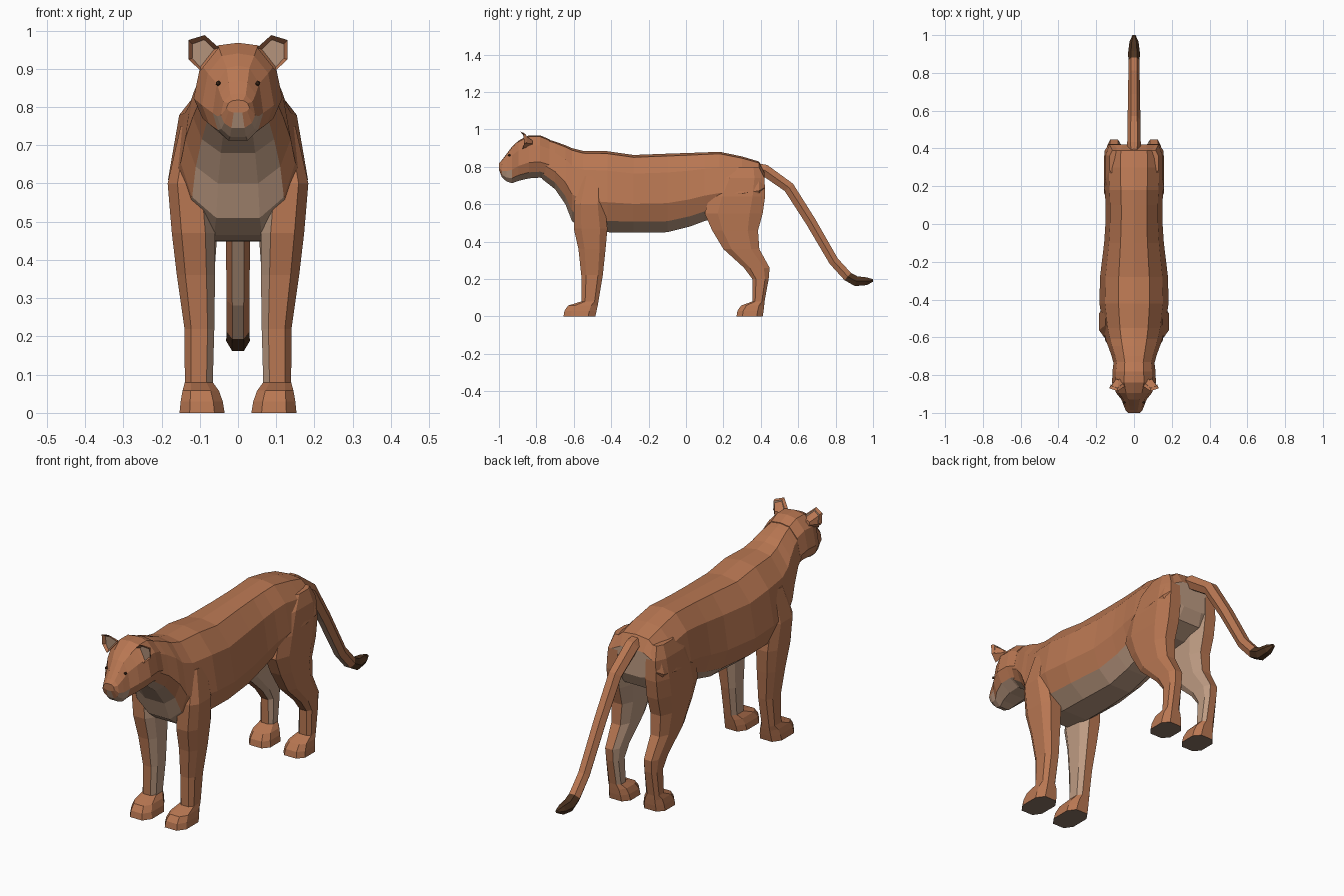
import bpy, bmesh, math
from mathutils import Vector

if "Cube" in bpy.data.objects:
    bpy.data.objects.remove(bpy.data.objects["Cube"])


def material(name, rgb):
    m = bpy.data.materials.new(name)
    m.diffuse_color = (*rgb, 1)
    m.use_nodes = True
    m.node_tree.nodes["Principled BSDF"].inputs["Base Color"].default_value = m.diffuse_color
    return m


MATS = [material("tawny fur", (0.485, 0.185, 0.085)),
        material("cream fur", (0.515, 0.330, 0.225)),
        material("dark brown", (0.075, 0.033, 0.014)),
        material("paw pad", (0.25, 0.17, 0.125))]
TAWNY, CREAM, DARK, PAD = range(4)


def finish(bm, name):
    me = bpy.data.meshes.new(name)
    bm.to_mesh(me)
    bm.free()
    for m in MATS:
        me.materials.append(m)
    ob = bpy.data.objects.new(name, me)
    bpy.context.collection.objects.link(ob)
    return ob


def loft(name, rings, rule):
    """Skin closed rings; rule(segment, centre, normal) picks the colour (segment -1 = cap)."""
    bm = bmesh.new()
    vs = [[bm.verts.new(p) for p in r] for r in rings]
    n = len(rings[0])
    made = [(bm.faces.new(vs[0]), -1), (bm.faces.new(vs[-1]), -1)]
    for a, b in zip(vs, vs[1:]):
        for i in range(n):
            j = (i + 1) % n
            made.append((bm.faces.new((a[i], a[j], b[j], b[i])), i))
    bmesh.ops.recalc_face_normals(bm, faces=bm.faces)
    for f, seg in made:
        f.material_index = rule(seg, f.calc_center_median(), f.normal)
    return finish(bm, name)


# half cross-section of the trunk: (share of half width, share of depth from top)
HALF = [(0, 0), (0.45, 0.03), (0.84, 0.24), (1, 0.63), (0.8, 0.86), (0.38, 1), (0, 1)]


def trunk_ring(y, top, bottom, w):
    right = [(w * a, y, top + (bottom - top) * d) for a, d in HALF]
    return right + [(-x, yy, z) for x, yy, z in right[-2:0:-1]]


# body: neck, chest, belly and rump
BODY = [(-0.77, .955, .735, .10), (-0.70, .935, .68, .118), (-0.645, .915, .60, .138),
        (-0.61, .90, .51, .15), (-0.55, .885, .465, .165), (-0.42, .883, .45, .183),
        (-0.28, .863, .448, .18), (-0.10, .87, .45, .158), (0.02, .874, .48, .15),
        (0.10, .877, .51, .15), (0.18, .88, .53, .155), (0.30, .855, .54, .16),
        (0.39, .828, .58, .155), (0.42, .77, .64, .135)]
loft("body", [trunk_ring(*r) for r in BODY],
     lambda s, c, n: CREAM if 4 <= s <= 7 or (s == -1 and c.y > 0) else TAWNY)

# head with muzzle and pale chin
HEAD = [(-1.0, .818, .785, .03), (-0.985, .835, .745, .045), (-0.96, .868, .722, .055),
        (-0.93, .908, .712, .066), (-0.895, .94, .725, .094), (-0.84, .968, .738, .116),
        (-0.78, .968, .742, .114), (-0.73, .947, .73, .108)]
loft("head", [trunk_ring(*r) for r in HEAD],
     lambda s, c, n: CREAM if c.z < 0.768 and s != -1 else TAWNY)


def leg_ring(z, y0, y1, x0, x1, side):
    """Octagonal ring filling the given rectangle."""
    cx, cy, hx, hy = (x0 + x1) / 2, (y0 + y1) / 2, (x1 - x0) / 2, (y1 - y0) / 2
    k = 0.55
    pts = [(1, k), (k, 1), (-k, 1), (-1, k), (-1, -k), (-k, -1), (k, -1), (1, -k)]
    return [(side * (cx + a * hx), cy + b * hy, z) for a, b in pts]


FRONT = [(.75, -.56, -.44, .08, .150), (.60, -.60, -.435, .07, .184), (.47, -.60, -.42, .06, .173),
         (.36, -.575, -.43, .06, .160), (.22, -.56, -.445, .062, .140), (.08, -.56, -.468, .066, .139),
         (.058, -.63, -.472, .05, .145), (.03, -.65, -.478, .04, .15), (0, -.655, -.485, .035, .153)]
HIND = [(.80, .26, .39, .06, .130), (.74, .18, .42, .055, .150), (.64, .125, .423, .05, .16),
        (.55, .10, .41, .05, .160), (.46, .14, .385, .055, .155), (.36, .2, .392, .062, .15),
        (.26, .31, .447, .068, .142), (.20, .355, .442, .07, .138), (.08, .355, .42, .068, .138),
        (.058, .295, .418, .05, .145), (.03, .275, .415, .04, .15), (0, .27, .41, .035, .153)]


def leg_rule(side):
    def rule(s, c, n):
        if n.z < -0.9 and c.z < 0.01:
            return PAD
        return CREAM if n.x * side < -0.6 and c.z > 0.1 else TAWNY
    return rule


# ears: outline in front, drawn back to a small ring on the skull, with a pale hollow
EAR = [(.05, -.86, .955), (.087, -.885, .988), (.13, -.87, .975), (.13, -.865, .925), (.098, -.875, .895)]


def ear(name, side):
    front = [(side * x, y, z) for x, y, z in EAR]
    base = Vector((side * .08, -.80, .925))
    back = [Vector(p).lerp(base, 0.7) for p in front]
    ob_bm = bmesh.new()
    a = [ob_bm.verts.new(p) for p in front]
    b = [ob_bm.verts.new(p) for p in back]
    face = ob_bm.faces.new(a)
    ob_bm.faces.new(b)
    for i in range(5):
        j = (i + 1) % 5
        ob_bm.faces.new((a[i], a[j], b[j], b[i]))
    bmesh.ops.recalc_face_normals(ob_bm, faces=ob_bm.faces)
    bmesh.ops.inset_individual(ob_bm, faces=[face], thickness=0.008, depth=-0.015)
    face.material_index = CREAM
    finish(ob_bm, name)


def eye(name, side):
    bm = bmesh.new()
    bmesh.ops.create_icosphere(bm, subdivisions=1, radius=0.008)
    for v in bm.verts:
        v.co = Vector((side * .052, -.945, .862)) + v.co * 0.9
    for f in bm.faces:
        f.material_index = DARK
    finish(bm, name)


for side, label in ((1, "left"), (-1, "right")):
    for part, rows in (("front_leg", FRONT), ("hind_leg", HIND)):
        loft(f"{part}_{label}", [leg_ring(*r, side) for r in rows], leg_rule(side))
    ear(f"ear_{label}", side)
    eye(f"eye_{label}", side)

# tail: hexagonal tube along a path (y, z, radius), pale below, dark tip
TAIL = [(.34, .80, .03), (.42, .782, .036), (.55, .69, .034), (.665, .51, .032), (.79, .295, .03),
        (.865, .213, .03), (.91, .188, .031), (.965, .188, .024), (1.0, .192, .008)]
rings = []
for i, (y, z, r) in enumerate(TAIL):
    p, q = TAIL[max(i - 1, 0)], TAIL[min(i + 1, len(TAIL) - 1)]
    t = Vector((0, q[0] - p[0], q[1] - p[1])).normalized()
    if i == len(TAIL) - 1:
        t = Vector((0, 1, 0))
    up = Vector((0, -t.z, t.y))
    rings.append([Vector((0, y, z)) + Vector((1, 0, 0)) * r * math.cos(k * math.pi / 3)
                  + up * r * math.sin(k * math.pi / 3) for k in range(6)])
loft("tail", rings,
     lambda s, c, n: DARK if c.y > 0.865 else CREAM if s == 4 else TAWNY)
